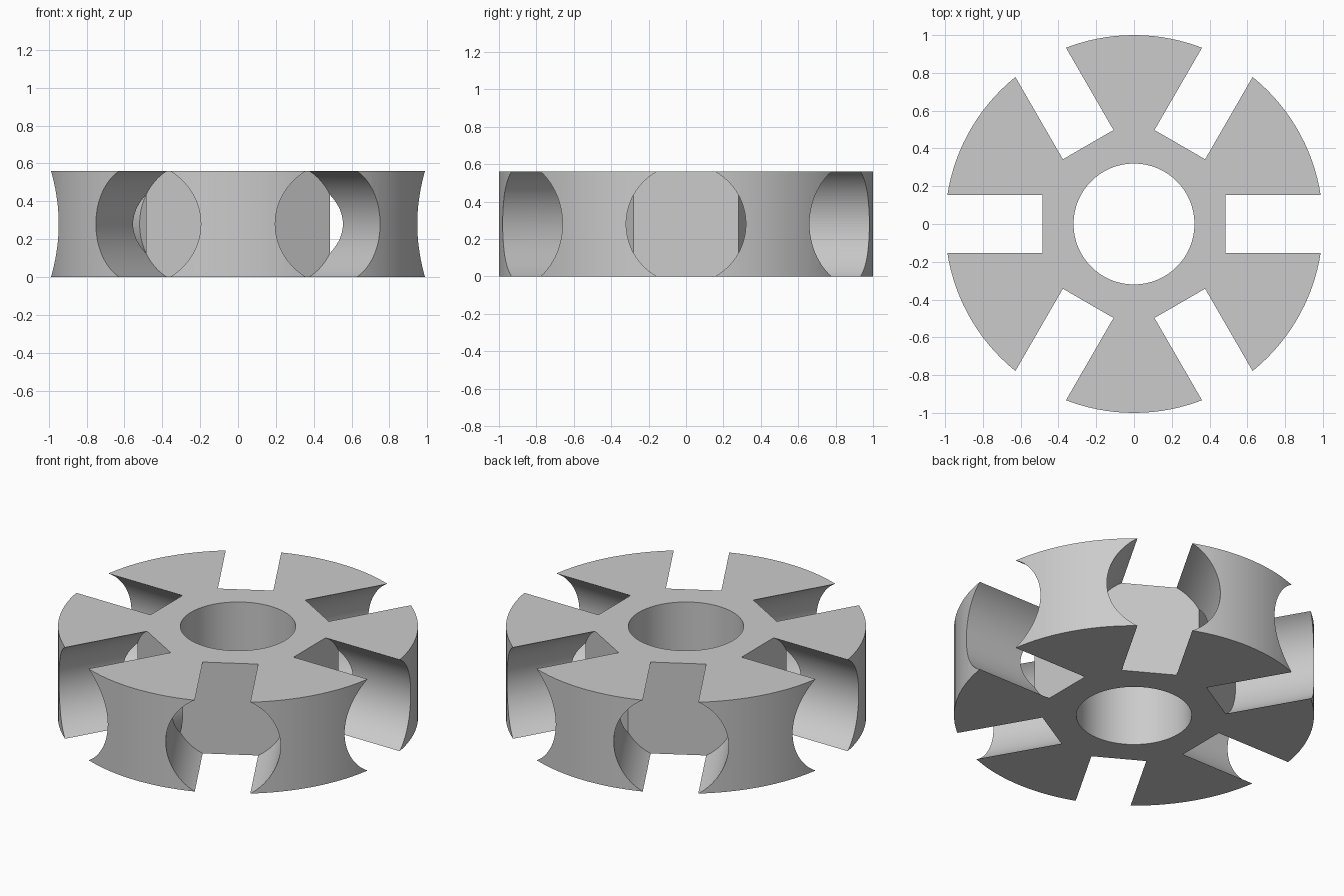
import bpy
import math
from mathutils import Matrix, Vector

if "Cube" in bpy.data.objects:
    bpy.data.objects.remove(bpy.data.objects["Cube"], do_unlink=True)

HEIGHT = 0.56
MID = HEIGHT / 2
BORE_RADIUS = 0.32
BORE_START = 0.485
BORE_END = 1.3
BORES = 6

# Single plain grey
grey = bpy.data.materials.new("light grey")
grey.use_nodes = True
colour = (0.6, 0.6, 0.6, 1)
grey.diffuse_color = colour
grey.node_tree.nodes["Principled BSDF"].inputs["Base Color"].default_value = colour


def cylinder(name, radius, depth, matrix, sides=128):
    bpy.ops.mesh.primitive_cylinder_add(vertices=sides, radius=radius, depth=depth)
    obj = bpy.context.object
    obj.name = name
    obj.data.transform(matrix)
    obj.data.materials.append(grey)
    return obj


def cut(target, cutter):
    bpy.context.view_layer.objects.active = target
    mod = target.modifiers.new(cutter.name, "BOOLEAN")
    mod.operation = "DIFFERENCE"
    mod.solver = "EXACT"
    mod.object = cutter
    bpy.ops.object.modifier_apply(modifier=mod.name)
    bpy.data.objects.remove(cutter, do_unlink=True)


# Solid disc
lift = Matrix.Translation(Vector((0, 0, MID)))
rotor = cylinder("slotted_rotor", 1, HEIGHT, lift)

# Central shaft hole
cut(rotor, cylinder("shaft_hole", BORE_RADIUS, HEIGHT * 2, lift))

# Flat-bottomed radial bores, wide enough to break through both faces
along_x = Matrix.Rotation(math.pi / 2, 4, "Y")
outward = Matrix.Translation(Vector(((BORE_START + BORE_END) / 2, 0, MID)))
for i in range(BORES):
    turn = Matrix.Rotation(math.tau * i / BORES, 4, "Z")
    cut(rotor, cylinder("radial_bore", BORE_RADIUS, BORE_END - BORE_START,
                        turn @ outward @ along_x))

# Smooth curved walls, crisp edges
bpy.ops.object.select_all(action="DESELECT")
rotor.select_set(True)
bpy.context.view_layer.objects.active = rotor
bpy.ops.object.shade_smooth_by_angle(angle=math.radians(25))
